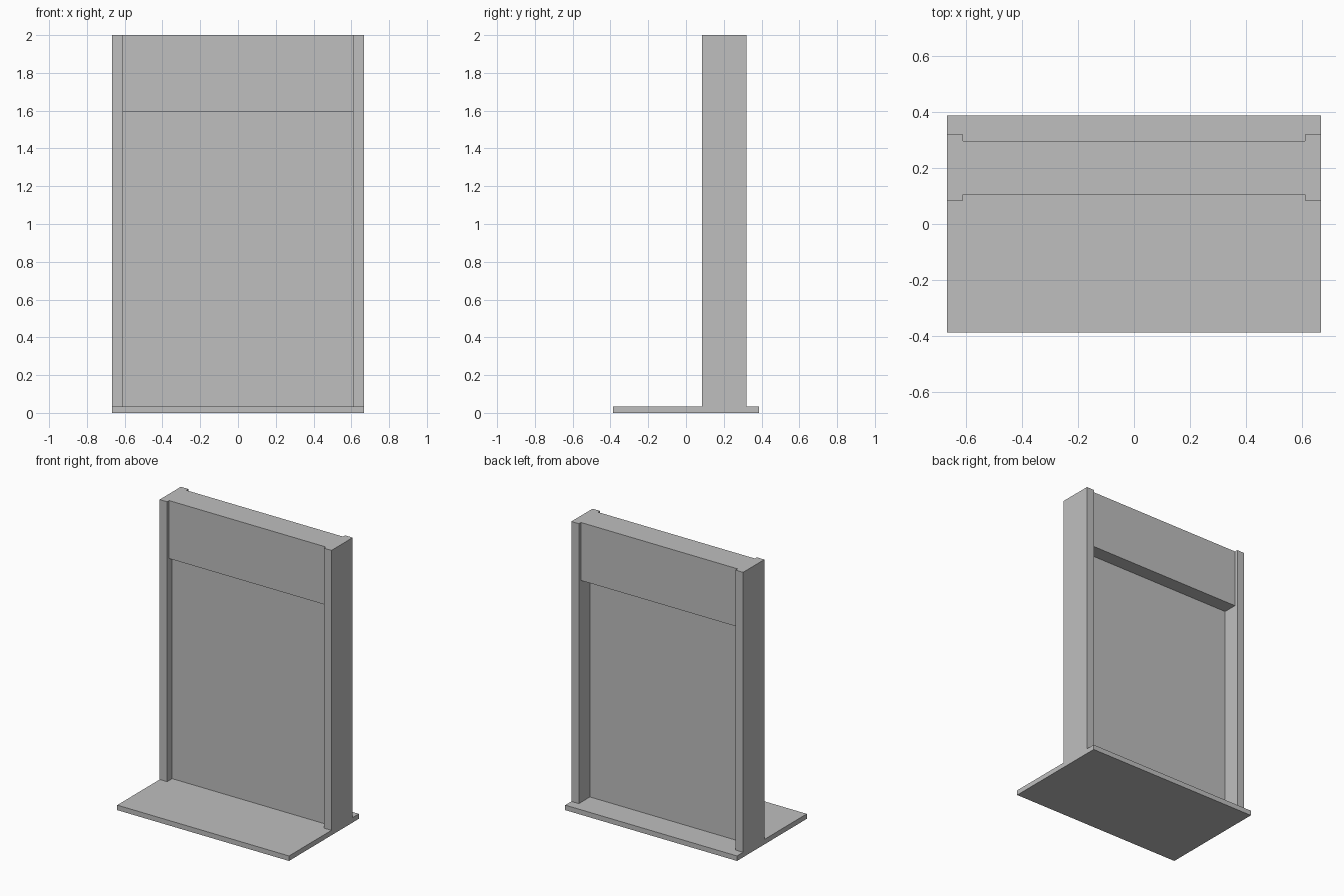
import bpy

cube = bpy.data.objects.get("Cube")
if cube:
    bpy.data.objects.remove(cube, do_unlink=True)

# One plain grey for every part
grey = bpy.data.materials.new("plain_grey")
grey.use_nodes = True
colour = (0.52, 0.52, 0.52, 1)
grey.diffuse_color = colour
grey.node_tree.nodes["Principled BSDF"].inputs["Base Color"].default_value = colour


def box(name, x, y, z):
    """Add a box spanning the given (low, high) range on each axis."""
    spans = (x, y, z)
    bpy.ops.mesh.primitive_cube_add(size=1, location=[(a + b) / 2 for a, b in spans])
    obj = bpy.context.object
    obj.name = name
    obj.scale = [b - a for a, b in spans]
    bpy.ops.object.transform_apply(location=False, rotation=False, scale=True)
    obj.data.materials.append(grey)
    return obj


half_width = 0.667
post_inner = 0.609
base_top = 0.035
lintel_bottom = 1.593
height = 2.0

# Floor slab, deeper in front of the doorway than behind it
box("base_slab", (-half_width, half_width), (-0.387, 0.387), (0, base_top))

# Side posts
box("left_post", (post_inner, half_width), (0.084, 0.319), (base_top, height))
box("right_post", (-half_width, -post_inner), (0.084, 0.319), (base_top, height))

# Lintel set slightly back from the post faces
box("lintel", (-post_inner, post_inner), (0.106, 0.296), (lintel_bottom, height))

# Thin door panel filling the opening
box("door_panel", (-post_inner, post_inner), (0.14, 0.196), (base_top, lintel_bottom))
